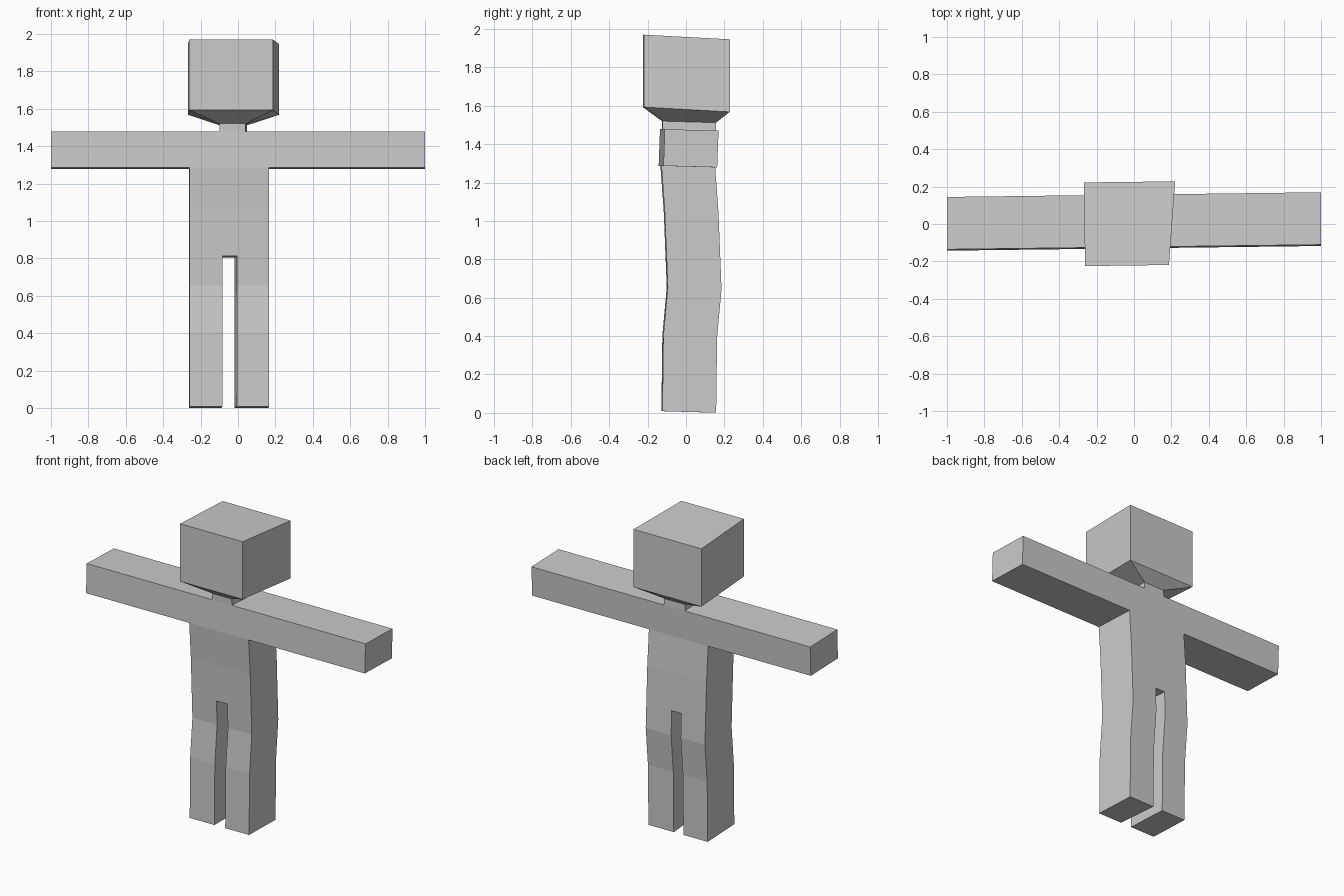
import bpy, bmesh, math

if "Cube" in bpy.data.objects:
    bpy.data.objects.remove(bpy.data.objects["Cube"])


def finish(bm, name):
    bmesh.ops.recalc_face_normals(bm, faces=bm.faces)
    bmesh.ops.dissolve_limit(bm, angle_limit=math.radians(0.5),
                             verts=bm.verts, edges=bm.edges)
    me = bpy.data.meshes.new(name)
    bm.to_mesh(me)
    bm.free()
    ob = bpy.data.objects.new(name, me)
    bpy.context.collection.objects.link(ob)
    return ob


# Body silhouette: columns (x, shift of the back edge) and levels (z, middle y)
cols = [(-1, 0), (-.26, -.003), (-.1, 0), (-.083, -.006),
        (-.005, -.015), (.041, .008), (.166, -.004), (1, 0)]
rows = [(.005, .015), (.4, .02), (.65, .043), (.808, .037),
        (1.05, .027), (1.283, .010), (1.474, .017), (1.516, .016)]
DEPTH = .28


def point(i, k, back):
    x, shift = cols[i]
    z, mid = rows[k]
    s = 1 if back else -1
    return (x + (shift if back else 0), mid + .0125 * x + s * DEPTH / 2, z - s * .004)


# Filled cells: two legs, torso, outstretched arms, neck
filled = {(i, k) for k in range(3) for i in (1, 2, 4, 5)}
filled |= {(i, k) for k in (3, 4) for i in range(1, 6)}
filled |= {(i, 5) for i in range(7)}
filled |= {(i, 6) for i in range(2, 5)}

bm = bmesh.new()
cache = {}


def vert(i, k, back):
    key = (i, k, back)
    if key not in cache:
        cache[key] = bm.verts.new(point(*key))
    return cache[key]


for i, k in filled:
    # legs keep their gap: the narrow column beside it belongs to the left leg
    loop = [(i, k), (i + 1, k), (i + 1, k + 1), (i, k + 1)]
    for back in (False, True):
        bm.faces.new([vert(a, b, back) for a, b in loop])
    around = [(i, k - 1), (i + 1, k), (i, k + 1), (i - 1, k)]
    for n, cell in enumerate(around):
        if cell in filled or cell[1] == 7:   # neck top stays open under the head
            continue
        a, b = loop[n], loop[(n + 1) % 4]
        bm.faces.new([vert(*a, False), vert(*b, False), vert(*b, True), vert(*a, True)])
finish(bm, "body")

# Head: neck opening, flared underside, slightly tilted block
neck_ring = [point(2, 7, False), point(5, 7, False), point(5, 7, True), point(2, 7, True)]
plan = [(-.262, -.225), (.187, -.219), (.22, .228), (-.267, .222)]


def head_ring(front_z, back_z):
    return [(x, y, front_z if y < 0 else back_z) for x, y in plan]


bm = bmesh.new()
rings = [[bm.verts.new(p) for p in ring]
         for ring in (neck_ring, head_ring(1.593, 1.568), head_ring(1.97, 1.946))]
for low, high in zip(rings, rings[1:]):
    for n in range(4):
        m = (n + 1) % 4
        bm.faces.new([low[n], low[m], high[m], high[n]])
bm.faces.new(rings[-1])
finish(bm, "head")
